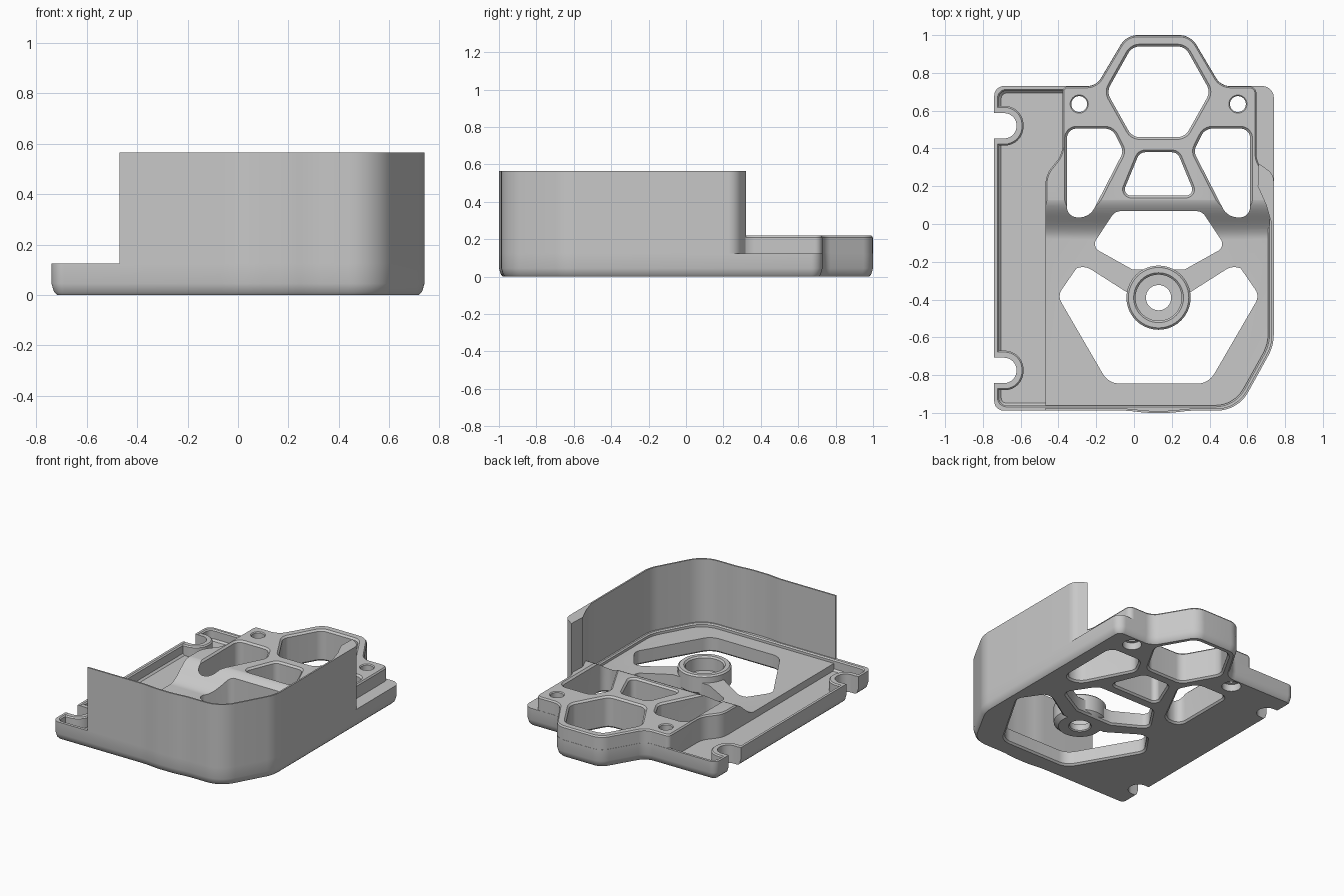
import bpy, bmesh, math
from mathutils import Matrix, Vector

if "Cube" in bpy.data.objects:
    bpy.data.objects.remove(bpy.data.objects["Cube"])

grey = bpy.data.materials.new("plain_grey")
grey.use_nodes = True
grey.diffuse_color = (0.58, 0.58, 0.58, 1)
grey.node_tree.nodes["Principled BSDF"].inputs["Base Color"].default_value = (0.58, 0.58, 0.58, 1)

FLOOR, TRAY, RIM, DECK, TOP = 0.10, 0.05, 0.125, 0.22, 0.565
AXIS = 0.13  # x of the mirror line of the openings
SIDEWAYS = Matrix(((0, 0, 1, 0), (1, 0, 0, 0), (0, 1, 0, 0), (0, 0, 0, 1)))


def rounded(corners, steps=8):
    """Round each (x, y, tangent length) corner with a true arc."""
    out = []
    for i, (x, y, r) in enumerate(corners):
        c = Vector((x, y))
        a = Vector(corners[i - 1][:2]) - c
        b = Vector(corners[(i + 1) % len(corners)][:2]) - c
        if r == 0:
            out.append(c)
            continue
        p, q = c + a.normalized() * r, c + b.normalized() * r
        w = math.sin(a.angle(b) / 2)
        for k in range(steps + 1):
            t = k / steps
            u, v, s = (1 - t) ** 2, 2 * t * (1 - t) * w, t * t
            out.append((p * u + c * v + q * s) / (u + v + s))
    clean = [p for i, p in enumerate(out) if (p - out[i - 1]).length > 1e-5]
    area = sum(clean[i - 1].cross(p) for i, p in enumerate(clean))
    return clean if area > 0 else clean[::-1]


def grow(points, d):
    """Offset a counter-clockwise outline outward by d."""
    out = []
    for i, p in enumerate(points):
        e = (p - points[i - 1]).normalized()
        f = (points[(i + 1) % len(points)] - p).normalized()
        n = Vector((e.y + f.y, -e.x - f.x)).normalized()
        out.append(p + n * d / max(0.5, n.dot(Vector((e.y, -e.x)))))
    return out


def prism(name, points, rings, turn=Matrix()):
    """Skin an outline through rings of (z, outward offset)."""
    bm = bmesh.new()
    loops = [[bm.verts.new((p.x, p.y, z)) for p in (grow(points, d) if d else points)]
             for z, d in rings]
    n = len(points)
    for lo, hi in zip(loops, loops[1:]):
        for i in range(n):
            j = (i + 1) % n
            bm.faces.new((lo[i], lo[j], hi[j], hi[i]))
    bm.faces.new(loops[0][::-1])
    bm.faces.new(loops[-1])
    bm.transform(turn)
    bmesh.ops.recalc_face_normals(bm, faces=bm.faces)
    mesh = bpy.data.meshes.new(name)
    bm.to_mesh(mesh)
    bm.free()
    mesh.materials.append(grey)
    obj = bpy.data.objects.new(name, mesh)
    bpy.context.collection.objects.link(obj)
    return obj


def span(mesh):
    return [max(v.co[k] for v in mesh.vertices) - min(v.co[k] for v in mesh.vertices)
            if len(mesh.vertices) else 0 for k in range(2)]


def combine(target, tool, operation):
    """Boolean that keeps the footprint, trying a second solver if the first loses it."""
    before = target.data.copy()
    for solver in ("EXACT", "MANIFOLD"):
        target.data = before.copy()
        mod = target.modifiers.new("combine", "BOOLEAN")
        mod.operation, mod.object, mod.solver = operation, tool, solver
        bpy.context.view_layer.objects.active = target
        bpy.ops.object.modifier_apply(modifier=mod.name)
        if all(new > old - 0.05 for new, old in zip(span(target.data), span(before))):
            break
    else:
        target.data = before
    bpy.data.objects.remove(tool)


def flip(corners):
    return [(2 * AXIS - x, y, r) for x, y, r in corners[::-1]]


def circle(x, y, r):
    return rounded([(x - r, y - r, r), (x + r, y - r, r), (x + r, y + r, r), (x - r, y + r, r)], 10)


# Outline pieces shared by the base, the deck and the wall
hex_bump = [(0.46, 0.73, 0.05), (0.30, 1.0, 0.06)]
hex_bump += flip(hex_bump)
front_edge = [(-0.03, -0.988, 0.04), (0.06, -1.0, 0.04), (0.20, -1.0, 0.04), (0.29, -0.988, 0.04)]
corner = [(0.55, -0.988, 0.11), (0.74, -0.645, 0.06)]

# Base with a chamfered lower edge
base = prism("base", rounded([(-0.74, -0.988, 0.05)] + front_edge + corner + [(0.74, 0.73, 0.06)]
             + hex_bump + [(-0.74, 0.73, 0.05)]),
             [(0, -0.022), (0.012, -0.01), (0.045, 0), (RIM, 0)])

# Hollow inside the rim
pocket = rounded([(-0.715, -0.96, 0.04), (0.53, -0.96, 0.1), (0.71, -0.637, 0.06),
                  (0.71, 0.2, 0), (0.3, 0.3, 0), (0.3, 0.705, 0), (-0.715, 0.705, 0.04)])
combine(base, prism("pocket", pocket, [(TRAY, -0.012), (TRAY + 0.012, 0), (RIM - 0.008, 0),
                                       (RIM + 0.002, 0.01)]), "DIFFERENCE")

# Floor that sweeps up to the raised deck
deck = prism("deck", rounded([(-0.47, -0.97, 0), (0.53, -0.97, 0.1), (0.718, -0.637, 0.06),
             (0.718, 0.25, 0.04), (0.65, 0.33, 0.04), (0.65, 0.73, 0.04)] + hex_bump
             + [(-0.38, 0.73, 0.03), (-0.38, 0.37, 0.05), (-0.47, 0.26, 0.05)]),
             [(0.046, -0.0015), (DECK - 0.01, -0.0015), (DECK, -0.009)])
rise = DECK + 0.001 - FLOOR
sweep = [Vector((-0.08 + 0.22 * k / 16, FLOOR + rise * (0.5 - 0.5 * math.cos(math.pi * k / 16))))
         for k in range(17)]
above = [Vector((-1.2, FLOOR))] + sweep + [Vector((0.14, 0.4)), Vector((-1.2, 0.4))]
combine(deck, prism("sweep", above, [(-1, 0), (1, 0)], SIDEWAYS), "DIFFERENCE")
combine(base, deck, "UNION")

# Rimmed notches in the tray edge
for y in (0.52, -0.775):
    lip = [(-0.73, y - 0.105, 0), (-0.585, y - 0.105, 0.1), (-0.585, y + 0.105, 0.1), (-0.73, y + 0.105, 0)]
    combine(base, prism("lip", rounded(lip), [(0.03, 0), (RIM - 0.009, 0), (RIM - 0.001, -0.008)]), "UNION")
    slot = [(-0.8, y - 0.067, 0), (-0.622, y - 0.067, 0.065), (-0.622, y + 0.067, 0.065), (-0.8, y + 0.067, 0)]
    combine(base, prism("slot", rounded(slot), [(-0.1, 0), (0.3, 0)]), "DIFFERENCE")

# Openings through the floor and deck, flared at the ends
plain = [(-0.01, 0.022), (0.012, 0), (DECK + 0.1, 0)]
flared = plain[:2] + [(DECK - 0.012, 0), (DECK + 0.012, 0.024)]
side = [(-0.355, 0.505, 0.05), (-0.115, 0.505, 0.04), (-0.055, 0.385, 0.03),
        (-0.235, 0.035, 0.055), (-0.355, 0.035, 0.055)]
hexagon = [(-0.01, 0.94, 0.04), (-0.145, 0.70, 0.04), (-0.01, 0.46, 0.04)]
small = [(0.03, 0.38, 0.03), (-0.065, 0.15, 0.05)]
middle = [(-0.10, 0.068, 0.03), (-0.225, -0.12, 0.045), (-0.01, -0.24, 0)]
large = [(-0.04, -0.36, 0), (-0.26, -0.22, 0.04), (-0.305, -0.235, 0),
         (-0.405, -0.38, 0.04), (-0.135, -0.845, 0.06)]
for outline, rings in ((side, flared), (flip(side), flared), (hexagon + flip(hexagon), flared),
                       (small + flip(small), flared), (middle + flip(middle), plain),
                       (large + flip(large), plain)):
    combine(base, prism("opening", rounded(outline), rings), "DIFFERENCE")

# Screw holes with wider undersides
for x in (AXIS - 0.42, AXIS + 0.42):
    combine(base, prism("screw_hole", circle(x, 0.635, 0.042),
            [(-0.01, 0.02), (0.05, 0.02), (0.052, 0), (DECK - 0.006, 0), (DECK + 0.01, 0.016)]), "DIFFERENCE")

# Round boss with a stepped bore
boss = prism("boss", circle(AXIS, -0.39, 0.17), [(0.001, -0.03), (0.03, 0), (0.14, 0), (0.15, -0.01)])
combine(base, boss, "UNION")
combine(base, prism("bore", circle(AXIS, -0.39, 0.067),
        [(-0.01, 0.018), (0.008, 0), (0.05, 0), (0.052, 0.055), (0.14, 0.055), (0.16, 0.075)]),
        "DIFFERENCE")

# Tall thin wall around the front and one side, thickened at its far end
outer = rounded([(-0.47, -0.988, 0)] + front_edge + corner
                + [(0.74, 0.265, 0.04), (0.66, 0.32, 0), (0.3, 0.32, 0), (-0.47, 0.32, 0)])
run = outer[:-2]
inner = [p for p in grow(outer, -0.011)[:len(run)] if p.y < 0]
inner[0].x = run[0].x
thick_end = [Vector((0.729, 0.0)), Vector((0.70, 0.1)), Vector((0.655, 0.2))]
wall = prism("tall_wall", run + (inner + thick_end)[::-1], [(RIM, 0), (TOP, 0)])

for obj in (base, wall):
    bpy.ops.object.select_all(action="DESELECT")
    obj.select_set(True)
    bpy.context.view_layer.objects.active = obj
    bpy.ops.object.shade_smooth_by_angle(angle=math.radians(30))
